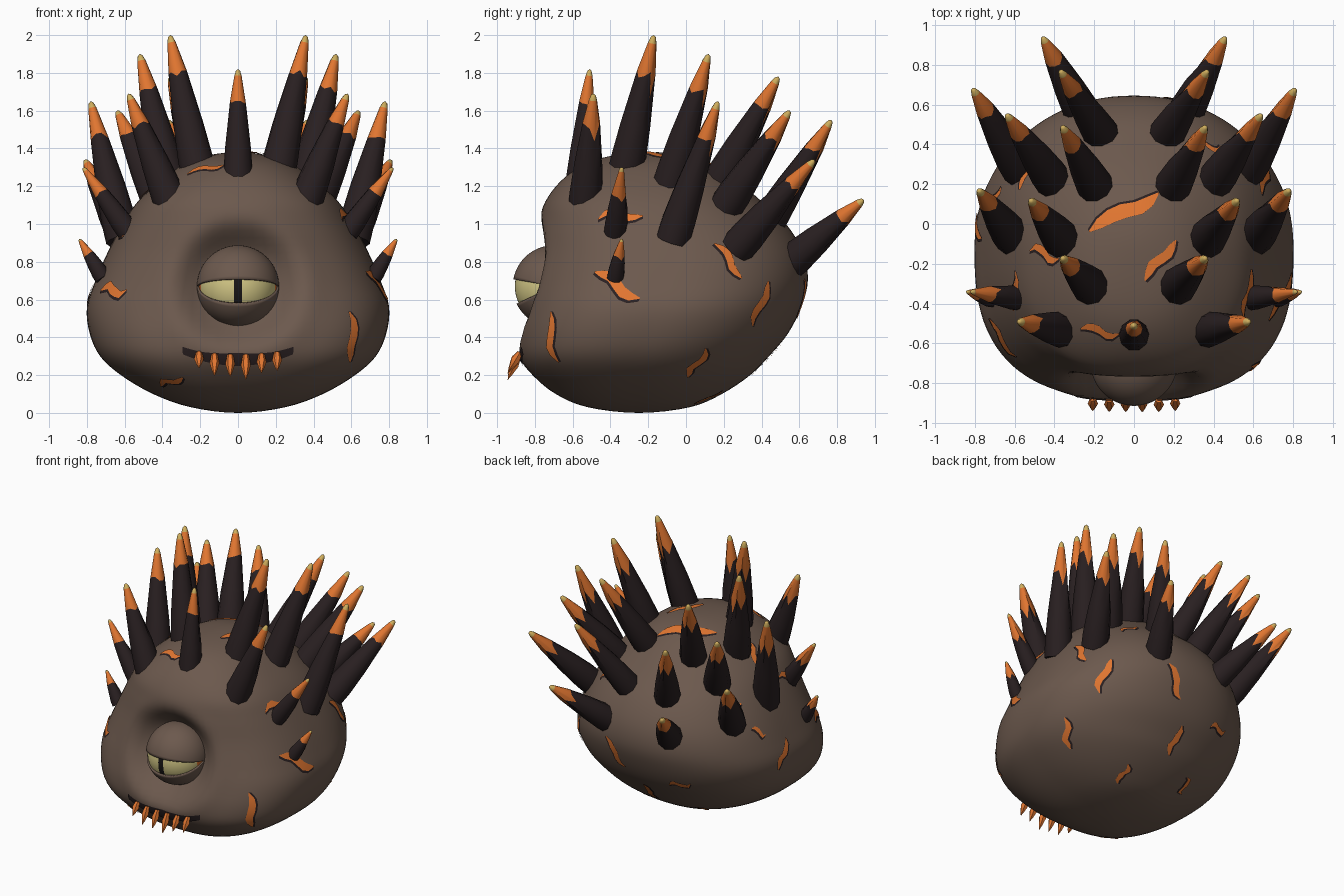
import bpy, bmesh, math, random
from math import sin, cos, pi, radians
from mathutils import Vector, Matrix
from mathutils.bvhtree import BVHTree

random.seed(4)
old = bpy.data.objects.get("Cube")
if old:
    bpy.data.objects.remove(old, do_unlink=True)


def material(name, rgb):
    m = bpy.data.materials.new(name)
    m.use_nodes = True
    m.diffuse_color = (*rgb, 1)
    for n in m.node_tree.nodes:
        if n.type == 'BSDF_PRINCIPLED':
            n.inputs["Base Color"].default_value = (*rgb, 1)
            n.inputs["Roughness"].default_value = .8
    return m


SKIN = material("brown skin", (.15, .1, .075))
HORN = material("dark horn", (.022, .014, .015))
ORANGE = material("glowing orange", (.75, .18, .03))
TIP = material("pale tip", (.62, .42, .11))
IRIS = material("pale yellow eye", (.66, .58, .24))
BLACK = material("black pupil", (.01, .008, .008))


def finish(bm, name, mats, angle=50):
    bmesh.ops.recalc_face_normals(bm, faces=bm.faces)
    me = bpy.data.meshes.new(name)
    bm.to_mesh(me)
    bm.free()
    for m in mats:
        me.materials.append(m)
    me.shade_smooth()
    me.set_sharp_from_angle(angle=radians(angle))
    ob = bpy.data.objects.new(name, me)
    bpy.context.collection.objects.link(ob)
    return ob


def bridge(bm, a, b, mat=0):
    for i in range(len(a)):
        j = (i + 1) % len(a)
        bm.faces.new((a[i], a[j], b[j], b[i])).material_index = mat


def fan(bm, ring, point, mat=0):
    tip = bm.verts.new(point)
    for i in range(len(ring)):
        bm.faces.new((ring[i - 1], ring[i], tip)).material_index = mat


# Body: horizontal slices given as height, half width, front y, back y
rows = [(0, 0, -.25, -.25), (.03, .25, -.52, .02), (.1, .45, -.69, .19),
        (.2, .62, -.81, .34), (.3, .73, -.87, .44), (.42, .785, -.87, .54),
        (.56, .8, -.835, .61), (.7, .755, -.8, .645), (.85, .69, -.77, .62),
        (1, .61, -.76, .53), (1.12, .53, -.74, .4), (1.23, .41, -.66, .27),
        (1.32, .28, -.53, .13), (1.365, .15, -.37, 0), (1.38, 0, -.15, -.15)]


def mirrored(r):
    return (r[0], -r[1], r[3], r[2])


rows = [Vector(r) for r in [mirrored(rows[1])] + rows + [mirrored(rows[-2])]]
slices = []
for i in range(1, len(rows) - 2):
    a, b, c, d = rows[i - 1:i + 3]
    for k in range(4):
        t = k / 4
        slices.append(b + (c - a) * t / 2 + (a * 2 - b * 5 + c * 4 - d) * t * t / 2
                      + (b * 3 - a - c * 3 + d) * t ** 3 / 2)

EYE = Vector((0, -.7, .67))
body = bmesh.new()
rings = []
for z, w, f, b in slices[1:]:
    ring = []
    for k in range(96):
        c, s = cos(2 * pi * k / 96), sin(2 * pi * k / 96)
        power = 2 / (2.75 - .8 * (z - .5) ** 2) if s < 0 else 2 / 2.15
        x = math.copysign(abs(c) ** power, c) * w
        y = (f + b) / 2 + math.copysign(abs(s) ** power, s) * (b - f) / 2
        if y < -.3:  # eye socket with a soft raised rim
            r = math.hypot(x, z - EYE.z)
            y += .15 * math.exp(-(r / .27) ** 4) - .015 * math.exp(-((r - .36) / .08) ** 2)
        ring.append(body.verts.new((x, y, z)))
    rings.append(ring)
for lower, upper in zip(rings, rings[1:]):
    bridge(body, lower, upper)
fan(body, rings[0], (0, -.25, 0))
fan(body, rings[-1], (0, -.15, 1.38))
bmesh.ops.recalc_face_normals(body, faces=body.faces)
tree = BVHTree.FromBMesh(body)
finish(body, "body", [SKIN], 80)


# Eyeball and eyelids: spheres with their poles on the x axis
def sphere(radius):
    bm = bmesh.new()
    bmesh.ops.create_uvsphere(bm, u_segments=72, v_segments=32, radius=radius)
    bmesh.ops.rotate(bm, verts=bm.verts, matrix=Matrix.Rotation(pi / 2, 3, 'Y'))
    return bm


ball = sphere(.206)
for x in (-.02, .02):
    bmesh.ops.bisect_plane(ball, geom=ball.verts[:] + ball.edges[:] + ball.faces[:],
                           plane_co=(x, 0, 0), plane_no=(1, 0, 0))
for f in ball.faces:
    x = abs(f.calc_center_median().x)
    f.material_index = 1 if x < .02 else 2 if x > .198 else 0
finish(ball, "eyeball", [IRIS, BLACK, ORANGE]).location = EYE

lids = sphere(.217)
gap = []
for f in lids.faces:
    c = f.calc_center_median()
    if -25 < math.degrees(math.atan2(c.z, -c.y)) < 10:
        gap.append(f)
bmesh.ops.delete(lids, geom=gap, context='FACES')
lid_ob = finish(lids, "eyelids", [SKIN])
lid_ob.location = EYE
lid_ob.modifiers.new("thickness", 'SOLIDIFY').thickness = .012


# Tapered horn from base to tip: rings are (position, radius, drip depth, material)
def horn(name, base, tip, profile, mats, sides=10):
    base, tip = Vector(base), Vector(tip)
    turn = (tip - base).to_track_quat('Z', 'Y')
    length = (tip - base).length
    bm = bmesh.new()
    last = None
    for t, r, drip, mat in profile:
        ring = []
        for k in range(sides):
            a = 2 * pi * k / sides
            rim = turn @ Vector((r * cos(a), r * sin(a), 0))
            h = t + drip * random.uniform(-.2, .2)
            if rim.y > .2 * r:  # colour runs down the rear side
                h += drip * (.2 if k % 2 else -random.uniform(.7, 1.2))
            ring.append(bm.verts.new(base + rim + (tip - base) * h))
        if last:
            bridge(bm, last, ring, mat)
        else:
            bm.faces.new(ring)
        last = ring
    fan(bm, last, tip, profile[-1][3])
    return finish(bm, name, mats)


def spike(name, base, tip, r):
    # small spikes carry more colour
    t = .69 if r > .07 else .54
    horn(name, base, tip, [(-.15, r, 0, 0), (.02, r, 0, 0), (.3, r * .85, 0, 0),
                           (t, r * (1.22 - t), .13, 0), (.94, r * .24, 0, 1),
                           (.985, r * .14, 0, 2)], [HORN, ORANGE, TIP])


spike("front_crest_spike", (0, -.56, 1.23), (0, -.51, 1.82), .08)
pairs = {
    "crown": ((.22, -.31, 1.32), (.36, -.17, 2), .095),
    "upper": ((.37, -.07, 1.26), (.52, .12, 1.9), .095),
    "brow": ((.37, -.53, 1.15), (.58, -.49, 1.69), .09),
    "shoulder": ((.63, -.04, 1.01), (.78, .17, 1.65), .092),
    "rear_shoulder": ((.43, .25, 1.15), (.64, .55, 1.6), .092),
    "rear_crown": ((.2, .2, 1.26), (.36, .49, 1.78), .092),
    "rear_upper": ((.17, .46, 1.05), (.37, .77, 1.55), .09),
    "rear_lower": ((.27, .58, .82), (.46, .94, 1.13), .09),
    "rear_side": ((.6, .32, .93), (.81, .68, 1.34), .092),
    "cheek": ((.61, -.37, 1), (.82, -.34, 1.3), .06),
    "lower_cheek": ((.73, -.37, .74), (.84, -.34, .92), .045),
}
for name, (base, tip, r) in pairs.items():
    for side, s in (("left", 1), ("right", -1)):
        spike(f"{side}_{name}_spike", (base[0] * s, *base[1:]), (tip[0] * s, *tip[1:]), r)

# Strips laid on the skin
CORE = Vector((0, -.12, .67))


def on_skin(p, lift):
    hit, normal, _, _ = tree.ray_cast(CORE, (p - CORE).normalized())
    return hit + normal * lift


def strip(name, path, across, widths, mat, lift):
    bm = bmesh.new()
    last = None
    for p, w in zip(path, widths):
        row = [bm.verts.new(on_skin(p + across * w * k, lift)) for k in (-1, 0, 1)]
        if last:
            for i in (0, 1):
                bm.faces.new((last[i], last[i + 1], row[i + 1], row[i]))
        last = row
    finish(bm, name, [mat])


# Mouth and teeth
xs = [i * .03 - .3 for i in range(21)]
smile = [Vector((x, -.88, .277 + .5 * x * x)) for x in xs]
strip("mouth", smile, Vector((0, 0, 1)), [.04 - .06 * abs(x) for x in xs], HORN, .006)
for i in range(6):
    x = (i - 2.5) * .083
    top = on_skin(Vector((x, -.88, .305 + .3 * x * x)), .004)
    drop = .125 - .2 * abs(x) + .015 * (i % 2)
    horn(f"tooth_{i + 1}", top, top + Vector((0, -.06, -drop)),
         [(0, .016, 0, 0), (.4, .026, 0, 0), (.75, .013, 0, 0)], [ORANGE], 6)

# Glowing cracks: point near the skin, tilt from level in degrees, length
cracks = [
    (-.67, -.58, .65, 0, .24), (.6, -.71, .4, 98, .27), (-.35, -.7, .18, 25, .18),
    (-.17, -.53, 1.28, 20, .2), (.75, -.37, .68, -25, .3), (.7, .25, .82, -58, .23),
    (.66, .45, .57, 72, .26), (.62, .05, .27, 78, .22), (-.05, .07, 1.37, 17, .42),
    (.13, -.18, 1.36, -10, .26), (-.45, -.15, 1.2, 76, .2), (-.64, .32, 1.03, 20, .17),
    (.38, .4, 1.03, 45, .14), (.15, .62, .6, -60, .25), (0, .45, .26, 95, .22),
    (.2, .12, .08, 70, .17), (-.3, .5, .45, 20, .16), (-.3, .2, .12, -30, .15),
    (-.75, -.02, .6, 62, .22), (-.72, .15, .8, -30, .12), (.63, -.37, 1.08, 10, .24),
    (-.66, -.36, 1.02, -35, .22),
]
for n, (x, y, z, tilt, length) in enumerate(cracks, 1):
    p = on_skin(Vector((x, y, z)), 0)
    out = (p - CORE).normalized()
    flat = Vector((0, 0, 1)).cross(out).normalized()
    along = Matrix.Rotation(radians(tilt), 3, out) @ flat
    across = out.cross(along)
    steps = [i / 6 for i in range(7)]
    path = [p + along * length * (t - .5) + across * (.02 * sin(6 * t) + random.uniform(-.008, .008))
            for t in steps]
    wide = [.004 + .085 * length * sin(pi * t) ** .6 if 0 < t < 1 else .003 for t in steps]
    strip(f"crack_glow_{n}", path, across, wide, ORANGE, .007)
    strip(f"crack_edge_{n}", [q - across * .007 for q in path], across,
          [w + .007 for w in wide], HORN, .004)
